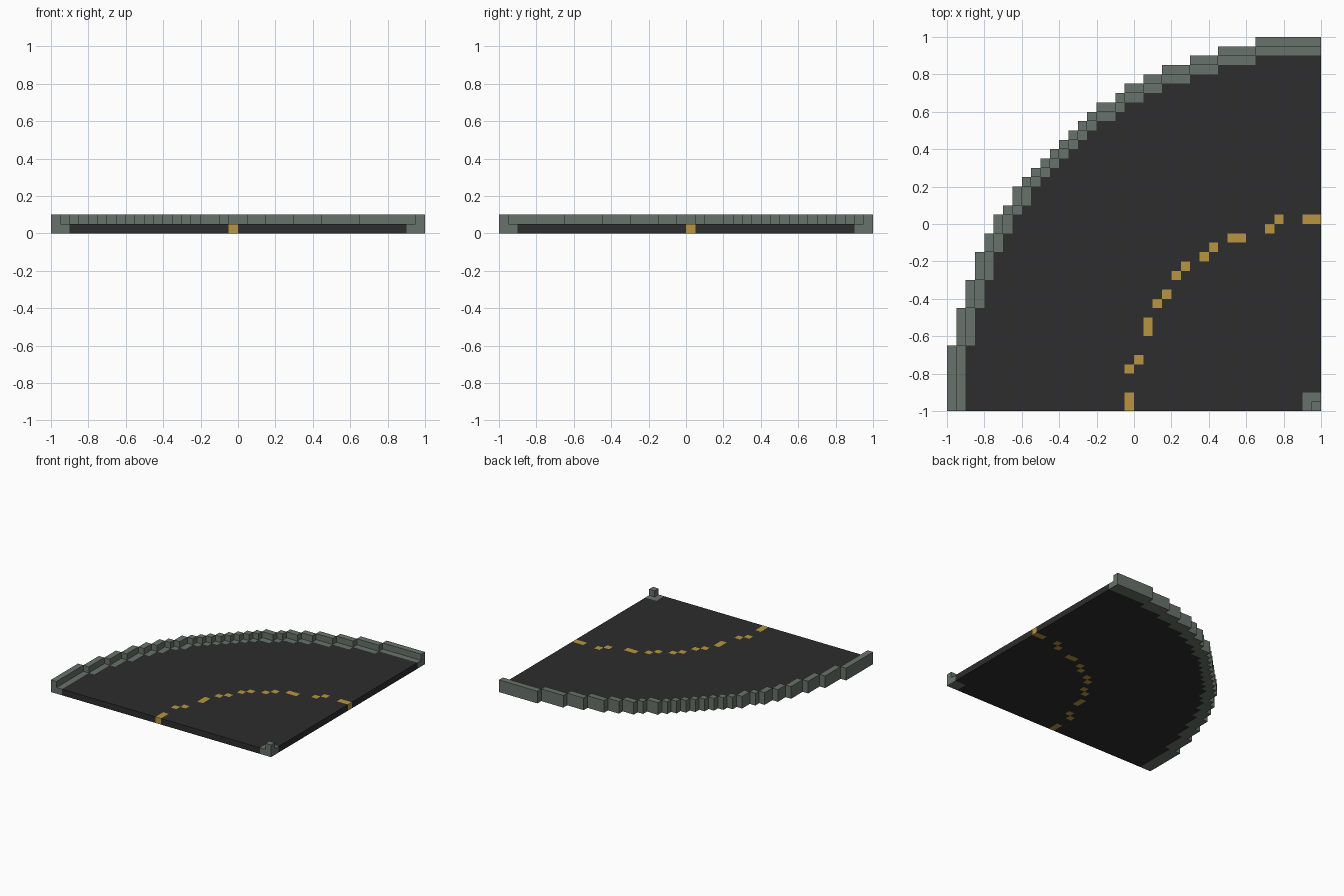
import bpy, bmesh, math

if "Cube" in bpy.data.objects:
    bpy.data.objects.remove(bpy.data.objects["Cube"])

N, S = 40, 0.05          # grid cells per side, cell size
LOW, HIGH = S, 2 * S     # road / kerb height, wall height


def material(name, rgb):
    m = bpy.data.materials.new(name)
    m.use_nodes = True
    m.diffuse_color = (*rgb, 1)
    bsdf = m.node_tree.nodes["Principled BSDF"]
    bsdf.inputs["Base Color"].default_value = (*rgb, 1)
    bsdf.inputs["Roughness"].default_value = 0.9
    return m


asphalt = material("dark asphalt", (0.026, 0.026, 0.026))
stone = material("grey green stone", (0.140, 0.170, 0.150))
paint = material("yellow paint", (0.485, 0.300, 0.050))

# Stepped quarter-circle outline: number of filled cells in each column
tops = [7, 11, 14, 17, 19, 21, 22, *range(24, 33), 33, 33, 34, 35, 35, 36, 36]
tops += [37] * 3 + [38] * 3 + [39] * 4 + [40] * 7


def inside(c, r):
    return 0 <= c < N and 0 <= r < tops[c]


cells = {(c, r) for c in range(N) for r in range(tops[c])}

# Outer wall one cell thick, with a low kerb along its inner side
wall = {(c, r) for c, r in cells if not inside(c - 1, r) or not inside(c, r + 1)}
kerb = {(c, r) for c, r in cells - wall if (c - 1, r) in wall or (c, r + 1) in wall}

# Inner corner post with its own kerb
post = {(N - 1, 0)}
corner_kerb = {(N - 2, 0), (N - 2, 1), (N - 1, 1)}

# Dashed centre line, mirrored across the bend's diagonal
half = {(19, 0), (19, 1), (19, 4), (20, 5), (21, 8), (21, 9),
        (22, 11), (23, 12), (24, 14), (25, 15)}
dashes = half | {(N - 1 - r, N - 1 - c) for c, r in half}

road = cells - wall - kerb - post - corner_kerb - dashes
height = {cell: HIGH if cell in wall | post else LOW for cell in cells}


def build(name, group, mat):
    """Raise a group of grid cells, adding sides only where they are exposed."""
    bm = bmesh.new()

    def quad(*pts):
        bm.faces.new([bm.verts.new((x * S - 1, y * S - 1, z)) for x, y, z in pts])

    for c, r in sorted(group):
        h = height[c, r]
        ring = [(c, r), (c + 1, r), (c + 1, r + 1), (c, r + 1)]
        quad(*[(x, y, h) for x, y in ring])
        quad(*[(x, y, 0) for x, y in reversed(ring)])
        for i, (dc, dr) in enumerate([(0, -1), (1, 0), (0, 1), (-1, 0)]):
            base = height.get((c + dc, r + dr), 0)
            (ax, ay), (bx, by) = ring[i], ring[(i + 1) % 4]
            for z in (0, LOW):
                if base <= z < h:
                    quad((ax, ay, z), (bx, by, z), (bx, by, z + S), (ax, ay, z + S))
    bmesh.ops.remove_doubles(bm, verts=bm.verts, dist=0.001)
    me = bpy.data.meshes.new(name)
    bm.to_mesh(me)
    bm.free()
    me.materials.append(mat)
    ob = bpy.data.objects.new(name, me)
    bpy.context.collection.objects.link(ob)
    return ob


build("road_surface", road, asphalt)
build("centre_line_dashes", dashes, paint)
build("outer_wall", wall, stone)
build("outer_kerb", kerb, stone)
build("inner_corner_post", post, stone)
build("inner_corner_kerb", corner_kerb, stone)
